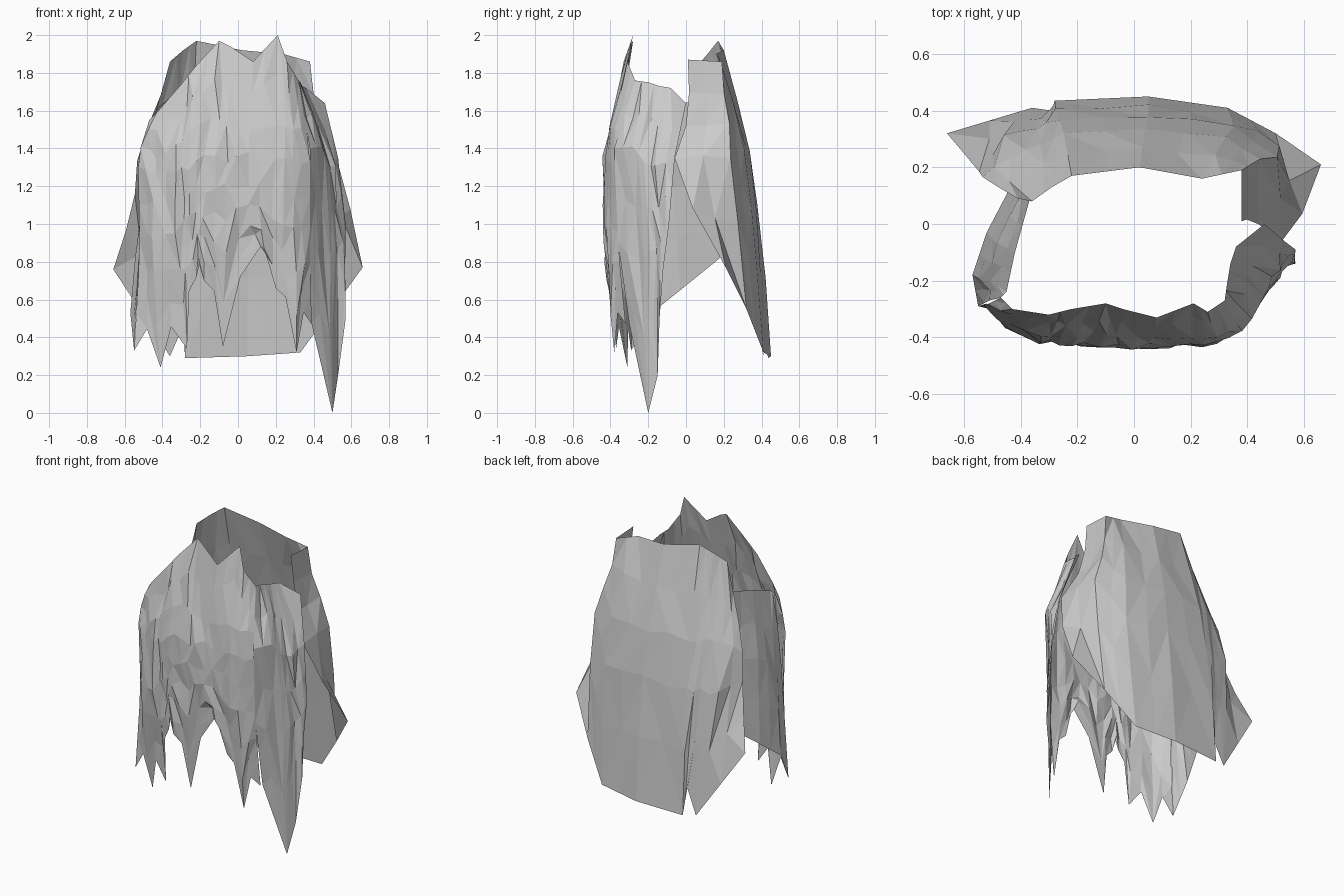
import bpy
import random
from mathutils import Vector

random.seed(4)

if "Cube" in bpy.data.objects:
    bpy.data.objects.remove(bpy.data.objects["Cube"], do_unlink=True)

grey = bpy.data.materials.new("plain grey")
grey.use_nodes = True
grey.diffuse_color = (0.6, 0.6, 0.6, 1)
grey.node_tree.nodes["Principled BSDF"].inputs["Base Color"].default_value = grey.diffuse_color


def along(points, t):
    """Point at fraction t along a guide strand."""
    spot = t * (len(points) - 1)
    index = min(int(spot), len(points) - 2)
    return points[index].lerp(points[index + 1], spot - index)


def hair_sheet(name, guides, rows, rough, notch=0.0):
    """Loft a faceted open sheet through guide strands running top to tip."""
    guides = [[Vector(p) for p in guide] for guide in guides]
    steps = [r / rows for r in range(rows + 1)]
    columns = []
    for i, guide in enumerate(guides):
        columns.append([along(guide, t) for t in steps])
        # A strand that is shorter near its end separates two pointed tips
        if i + 1 < len(guides):
            mixed = [a.lerp(b, 0.5) for a, b in zip(guide, guides[i + 1])]
            columns.append([along(mixed, t * (1 - notch * t ** 4)) for t in steps])

    # Roughen the inside of the sheet and leave its outline alone
    last = len(columns) - 1
    for column in columns[1:last]:
        for point in column[1:rows]:
            outward = Vector((point.x, point.y, 0)).normalized()
            sideways = Vector((-outward.y, outward.x, 0))
            point += outward * random.uniform(-rough, rough)
            point += sideways * random.uniform(-rough, rough) * 0.5
            point.z += random.uniform(-rough, rough) * 2

    verts = [p for column in columns for p in column]
    faces = []
    step = rows + 1
    for i in range(last):
        for r in range(rows):
            a = i * step + r
            b, c, d = a + 1, a + step + 1, a + step
            if random.random() < 0.5:
                faces += [(a, b, c), (a, c, d)]
            else:
                faces += [(a, b, d), (b, c, d)]
    mesh = bpy.data.meshes.new(name)
    mesh.from_pydata(verts, [], faces)
    mesh.materials.append(grey)
    sheet = bpy.data.objects.new(name, mesh)
    bpy.context.collection.objects.link(sheet)


# Long back sheet, wrapping forward at both sides, split once at the hem
hair_sheet("back_hair", [
    [(.38, .01, 1.87), (.41, .02, 1.58), (.55, -.08, 1.29), (.66, .21, .77)],
    [(.38, .19, 1.86), (.42, .22, 1.58), (.52, .24, 1.3), (.5, .32, .55)],
    [(.24, .16, 1.9), (.31, .29, 1.5), (.36, .36, 1), (.33, .41, .32)],
    [(.02, .2, 1.92), (.04, .32, 1.5), (.05, .4, 1), (.05, .45, .3)],
    [(-.22, .17, 1.97), (-.24, .3, 1.5), (-.27, .38, 1), (-.28, .435, .29)],
    [(-.29, .13, 1.92), (-.33, .26, 1.5), (-.35, .36, 1), (-.29, .4, .46)],
    [(-.36, .08, 1.86), (-.43, .22, 1.5), (-.46, .33, 1), (-.36, .41, .3)],
    [(-.41, .09, 1.68), (-.53, .16, 1.39), (-.55, .19, 1.1), (-.66, .32, .76)],
], rows=5, rough=.008)

# Plain panel on the right side, joining back to front
hair_sheet("right_side_hair", [
    [(-.37, .08, 1.66), (-.39, .12, 1.2), (-.41, .18, .82)],
    [(-.42, -.1, 1.62), (-.48, -.07, 1.2), (-.52, -.03, .65)],
    [(-.45, -.24, 1.57), (-.51, -.2, 1.1), (-.57, -.18, .53)],
    [(-.47, -.26, 1.55), (-.51, -.27, 1.1), (-.55, -.29, .33)],
], rows=4, rough=.008)

# Jagged front curtain
hair_sheet("front_hair", [
    [(-.47, -.26, 1.55), (-.53, -.29, 1.36), (-.52, -.28, .85), (-.55, -.29, .33)],
    [(-.43, -.3, 1.59), (-.44, -.36, 1.3), (-.45, -.37, .9), (-.41, -.31, .24)],
    [(-.3, -.32, 1.74), (-.33, -.41, 1.3), (-.33, -.42, .9), (-.27, -.37, .34)],
    [(-.22, -.3, 1.84), (-.26, -.42, 1.35), (-.26, -.42, 1), (-.22, -.41, .72)],
    [(-.1, -.28, 1.97), (-.17, -.42, 1.4), (-.18, -.43, .98), (-.18, -.42, .7)],
    [(-.04, -.3, 1.94), (-.06, -.43, 1.4), (-.06, -.43, .98), (-.08, -.38, .35)],
    [(.08, -.33, 1.86), (.05, -.43, 1.4), (.05, -.43, 1.05), (.12, -.42, .88)],
    [(.21, -.28, 2), (.2, -.43, 1.4), (.18, -.43, 1), (.2, -.4, .66)],
    [(.26, -.31, 1.86), (.29, -.42, 1.4), (.3, -.42, .9), (.31, -.38, .32)],
    [(.32, -.27, 1.76), (.38, -.38, 1.4), (.38, -.36, .9), (.39, -.32, .47)],
], rows=8, rough=.014, notch=.09)

# Locks on the left side, with the longest tip
hair_sheet("left_side_locks", [
    [(.32, -.27, 1.76), (.38, -.38, 1.4), (.38, -.36, .9), (.39, -.3, .47)],
    [(.33, -.2, 1.75), (.44, -.28, 1.4), (.46, -.25, .8), (.5, -.2, 0)],
    [(.34, -.14, 1.73), (.47, -.22, 1.35), (.51, -.19, .85), (.53, -.15, .2)],
    [(.36, -.08, 1.72), (.51, -.16, 1.3), (.55, -.13, .9), (.57, -.14, .5)],
    [(.46, 0, 1.64), (.53, -.06, 1.35), (.57, -.09, 1), (.55, -.13, .74)],
], rows=6, rough=.01)
